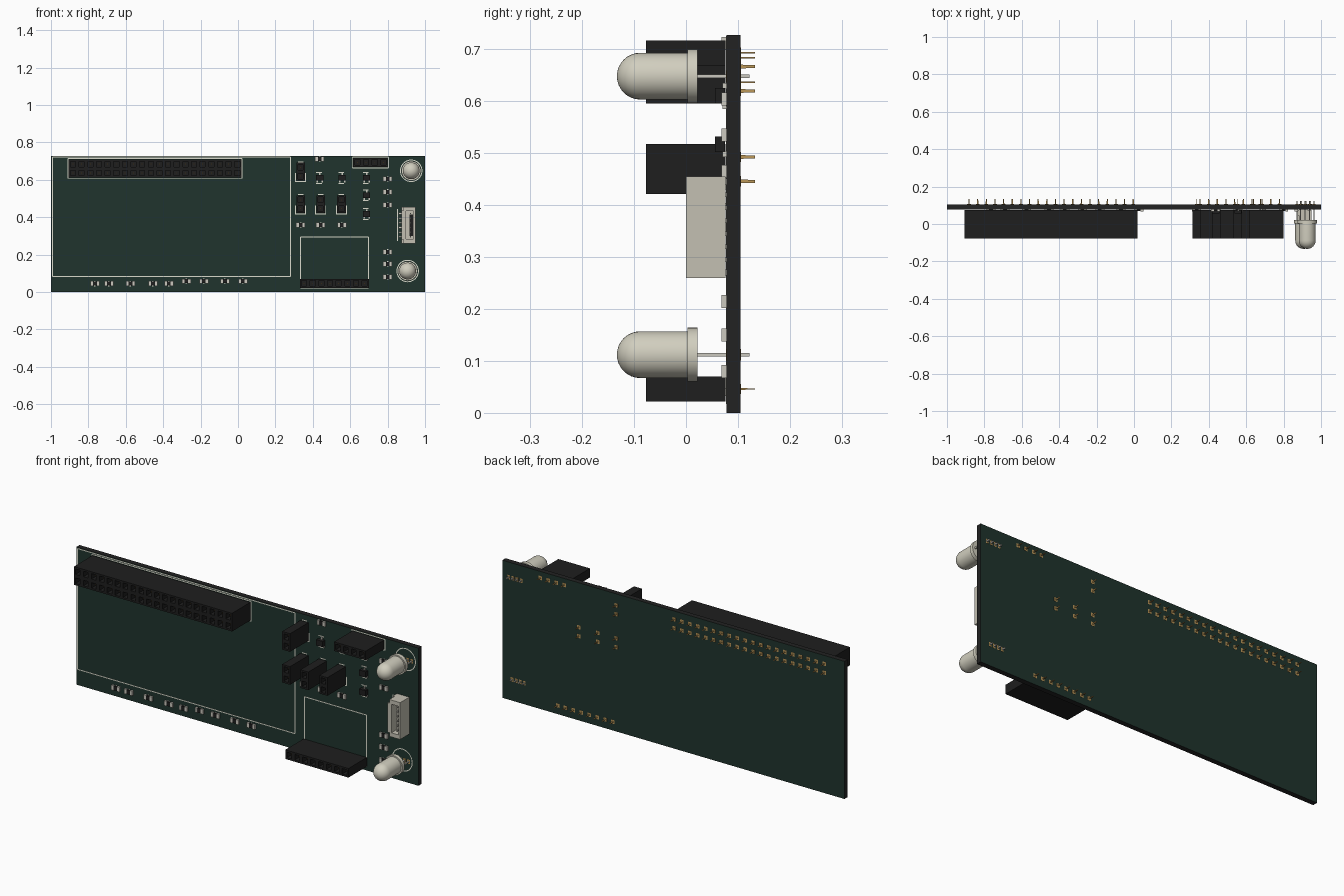
import bpy, bmesh, math
from mathutils import Vector, Matrix

if "Cube" in bpy.data.objects:
    bpy.data.objects.remove(bpy.data.objects["Cube"])


def material(name, rgb):
    m = bpy.data.materials.new(name)
    m.use_nodes = True
    m.diffuse_color = (*rgb, 1)
    m.node_tree.nodes["Principled BSDF"].inputs["Base Color"].default_value = (*rgb, 1)
    return m


GREEN = material("board green", (0.014, 0.034, 0.026))
EDGE = material("board edge", (0.016, 0.016, 0.016))
BLACK = material("black plastic", (0.013, 0.013, 0.013))
GOLD = material("gold", (0.50, 0.31, 0.10))
SILK = material("white print", (0.72, 0.72, 0.62))
LENS = material("cream lens", (0.64, 0.62, 0.52))
SHELL = material("connector shell", (0.55, 0.53, 0.45))
TIN = material("tin", (0.60, 0.58, 0.52))

FRONT, BACK = 0.078, 0.105     # board surfaces
HEAD = -0.077                  # front of the socket headers
PITCH = 0.0462


def finish(name, bm, *mats, smooth=False):
    bmesh.ops.recalc_face_normals(bm, faces=bm.faces)
    me = bpy.data.meshes.new(name)
    bm.to_mesh(me)
    bm.free()
    for m in mats:
        me.materials.append(m)
    ob = bpy.data.objects.new(name, me)
    bpy.context.collection.objects.link(ob)
    if smooth:
        bpy.ops.object.select_all(action='DESELECT')
        ob.select_set(True)
        bpy.context.view_layer.objects.active = ob
        bpy.ops.object.shade_smooth_by_angle(angle=math.radians(35))
    return ob


def box(bm, x0, x1, y0, y1, z0, z1, mat=0):
    mtx = Matrix.Translation(((x0 + x1) / 2, (y0 + y1) / 2, (z0 + z1) / 2)) @ \
        Matrix.Diagonal((x1 - x0, y1 - y0, z1 - z0, 1))
    verts = bmesh.ops.create_cube(bm, size=1, matrix=mtx)["verts"]
    for f in {f for v in verts for f in v.link_faces}:
        f.material_index = mat
    return verts


def block(bm, x, z, w, h, y0, y1, mat=0):
    return box(bm, x - w / 2, x + w / 2, y0, y1, z - h / 2, z + h / 2, mat)


# Circuit board: green faces, dark edges
bm = bmesh.new()
box(bm, -1, 1, FRONT, BACK, 0, 0.727)
for f in bm.faces:
    f.material_index = 0 if abs(f.normal.y) > 0.5 else 1
finish("board", bm, GREEN, EDGE)


# Socket headers with sunken square holes, contacts and tapered rear pins
def header(name, x, z, cols, rows, flat_x=False):
    bm = bmesh.new()
    w, h = cols * PITCH, rows * 0.048
    mtx = Matrix.Translation((x, HEAD, z)) @ Matrix.Rotation(math.pi / 2, 4, 'X') @ \
        Matrix.Diagonal((w / 2, h / 2, 1, 1))
    bmesh.ops.create_grid(bm, x_segments=cols, y_segments=rows, size=1, matrix=mtx)
    rim = [e for e in bm.edges if e.is_boundary]
    cells = list(bm.faces)
    wall = bmesh.ops.extrude_edge_only(bm, edges=rim)["geom"]
    bmesh.ops.translate(bm, vec=(0, FRONT - 0.002 - HEAD, 0),
                        verts=[g for g in wall if isinstance(g, bmesh.types.BMVert)])
    bmesh.ops.contextual_create(bm, geom=[g for g in wall if isinstance(g, bmesh.types.BMEdge)])
    bmesh.ops.inset_individual(bm, faces=cells, thickness=0.0135)
    for f in cells:
        new = bmesh.ops.extrude_discrete_faces(bm, faces=[f])["faces"]
        bmesh.ops.translate(bm, vec=(0, 0.05, 0), verts=new[0].verts)
    finish(name, bm, BLACK)

    bm = bmesh.new()
    for i in range(cols):
        for j in range(rows):
            px = x + (i - (cols - 1) / 2) * PITCH
            pz = z + (j - (rows - 1) / 2) * 0.047
            block(bm, px, pz, 0.005, 0.005, HEAD + 0.02, HEAD + 0.051)
            pw, ph = (0.004, 0.009) if flat_x else (0.009, 0.004)
            for v in block(bm, px, pz, pw, ph, FRONT, 0.133):
                if v.co.y > 0.12:
                    v.co.x = px + (v.co.x - px) * 0.6
                    v.co.z = pz + (v.co.z - pz) * 0.6
            block(bm, px, pz, 0.02, 0.02, BACK - 0.001, BACK + 0.001)
    finish(name + "_pins", bm, GOLD)


header("main_header", -0.443, 0.660, 20, 2)
header("top_header", 0.708, 0.693, 4, 1)
header("bottom_header", 0.515, 0.046, 8, 1)
jumpers = [(0.335, 0.643), (0.335, 0.469), (0.442, 0.469), (0.553, 0.469)]
for n, (x, z) in enumerate(jumpers, 1):
    header(f"small_header_{n}", x, z, 1, 2, flat_x=True)


# Domed lamps, turned about the y axis, each on four leads
def lamp(name, x, z):
    bm = bmesh.new()
    r = 0.045
    pts = [(r * math.sin(a), -0.088 - r * math.cos(a))
           for a in [k * math.pi / 16 for k in range(9)]]
    pts += [(r, 0.003), (0.052, 0.003), (0.052, 0.022), (0, 0.022)]
    vs = [bm.verts.new((x + a, y, z)) for a, y in pts]
    es = [bm.edges.new(p) for p in zip(vs, vs[1:])]
    bmesh.ops.spin(bm, geom=vs + es, cent=(x, 0, z), axis=(0, 1, 0),
                   angle=math.tau, steps=32)
    bmesh.ops.remove_doubles(bm, verts=bm.verts, dist=0.0003)
    finish(name, bm, LENS, smooth=True)
    bm = bmesh.new()
    for k in range(4):
        lx = x + (k - 1.5) * 0.024
        block(bm, lx, z, 0.007, 0.007, 0.02, 0.122, 0)
        for y in (FRONT, BACK):
            block(bm, lx, z, 0.015, 0.022, y - 0.001, y + 0.001, 1)
    finish(name + "_leads", bm, TIN, GOLD)


lamps = [(0.926, 0.648), (0.907, 0.112)]
lamp("upper_lamp", *lamps[0])
lamp("lower_lamp", *lamps[1])

# Side connector: open shell, dark slot, row of contacts and solder feet
bm = bmesh.new()
x0, x1, z0, z1 = 0.875, 0.948, 0.26, 0.455
box(bm, x0, x1, 0.045, 0.076, z0, z1)
box(bm, x0, x0 + 0.022, 0, 0.045, z0 + 0.02, z1 - 0.02)
box(bm, x1 - 0.010, x1, 0, 0.045, z0, z1)
for a in (z0, z1 - 0.022):
    box(bm, x0 + 0.01, x1 - 0.01, 0, 0.045, a, a + 0.022)
box(bm, x1 - 0.032, x1 - 0.012, 0.043, 0.046, z0 + 0.04, z1 - 0.04, 1)
for k in range(6):
    z = 0.3575 + (k - 2.5) * 0.025
    block(bm, 0.922, z, 0.006, 0.007, 0.012, 0.046, 2)
    block(bm, 0.868, z, 0.02, 0.009, 0.066, 0.078, 2)
for z in (z0 + 0.01, z1 - 0.01):
    block(bm, 0.905, z, 0.045, 0.012, 0.04, 0.0775, 2)
finish("side_connector", bm, SHELL, BLACK, TIN)

# Two-terminal chips: dark body with a tin cap at each end
row = [-0.765, -0.69, -0.575, -0.455, -0.37, -0.276, -0.183, -0.07, 0.026]
chips = [(x, 0.045 if i < 5 else 0.058) for i, x in enumerate(row)]
chips += [(0.80, z) for z in (0.604, 0.535, 0.465, 0.214, 0.15, 0.08)]
chips += [(x, 0.358) for x in (0.335, 0.442, 0.555)] + [(0.437, 0.711)]
bm = bmesh.new()
for x, z in chips:
    block(bm, x, z, 0.022, 0.022, 0.069, FRONT, 0)
    for s in (-1, 1):
        block(bm, x + s * 0.017, z, 0.014, 0.025, 0.068, FRONT, 1)
finish("chip_components", bm, BLACK, TIN)

# Small transistor packages with tin legs
packs = [(0.688, 0.61), (0.688, 0.517), (0.688, 0.417), (0.557, 0.61), (0.437, 0.61)]
bm = bmesh.new()
for x, z in packs:
    block(bm, x, z, 0.038, 0.03, 0.056, 0.075, 0)
    for dx, s in ((-0.013, -1), (0.013, -1), (0, 1)):
        block(bm, x + dx, z + s * 0.019, 0.008, 0.012, 0.07, FRONT, 1)
finish("transistors", bm, BLACK, TIN)

# Printed outlines on the board front
bm = bmesh.new()
P0, P1, T = FRONT - 0.001, FRONT + 0.0005, 0.005


def frame(x0, x1, z0, z1):
    for z in (z0, z1):
        box(bm, x0, x1, P0, P1, z - T / 2, z + T / 2)
    for x in (x0, x1):
        box(bm, x - T / 2, x + T / 2, P0, P1, z0, z1)


frame(-0.992, 0.28, 0.083, 0.721)
frame(0.335, 0.697, 0.02, 0.293)
frame(-0.909, 0.022, 0.608, 0.713)
frame(0.611, 0.805, 0.664, 0.721)
for x, z in jumpers:
    for s in (-1, 1):
        block(bm, x + s * 0.027, z - 0.028, T, 0.045, P0, P1)
    block(bm, x, z - 0.052, 0.058, T, P0, P1)
    block(bm, x, z + 0.053, 0.03, T, P0, P1)
for x, z in packs:
    for s in (-1, 1):
        block(bm, x - 0.004, z + s * 0.029, 0.03, T, P0, P1)
for x, z in chips:
    for s in (-1, 1):
        block(bm, x, z + s * 0.013, 0.008, 0.003, P0, P1)
block(bm, 0.852, 0.358, T, 0.17, P0, P1)
for cx, cz in lamps:
    n = 40
    rings = [[bm.verts.new((cx + r * math.cos(k * math.tau / n), P0,
                            cz + r * math.sin(k * math.tau / n))) for k in range(n)]
             for r in (0.055, 0.060)]
    for k in range(n):
        j = (k + 1) % n
        bm.faces.new((rings[0][k], rings[1][k], rings[1][j], rings[0][j]))
finish("printed_outlines", bm, SILK)
